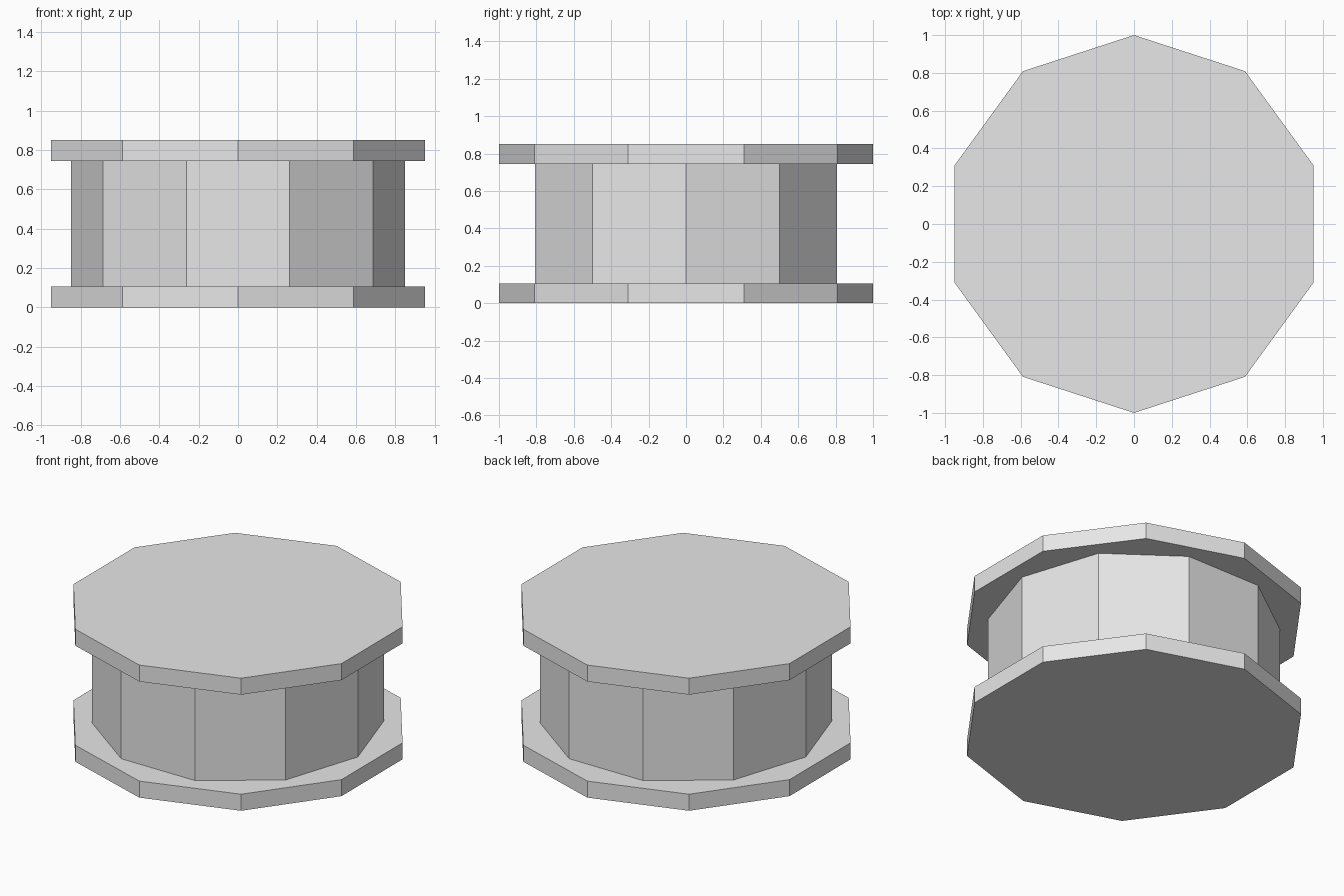
import bpy
import bmesh
from math import cos, sin, pi

cube = bpy.data.objects.get("Cube")
if cube:
    bpy.data.objects.remove(cube, do_unlink=True)

SIDES = 10

# Single plain grey
grey = bpy.data.materials.new("light_grey")
grey.use_nodes = True
colour = (0.8, 0.8, 0.8, 1)
grey.diffuse_color = colour
grey.node_tree.nodes["Principled BSDF"].inputs["Base Color"].default_value = colour


def prism(name, radius, bottom, top, start):
    """Flat-sided upright prism whose first corner points at angle start."""
    bm = bmesh.new()
    angles = [start + 2 * pi * i / SIDES for i in range(SIDES)]
    base = bm.faces.new([bm.verts.new((radius * cos(a), radius * sin(a), bottom))
                         for a in angles])
    extruded = bmesh.ops.extrude_face_region(bm, geom=[base], use_keep_orig=True)
    raised = [g for g in extruded["geom"] if isinstance(g, bmesh.types.BMVert)]
    bmesh.ops.translate(bm, verts=raised, vec=(0, 0, top - bottom))
    bmesh.ops.recalc_face_normals(bm, faces=bm.faces)
    mesh = bpy.data.meshes.new(name)
    bm.to_mesh(mesh)
    bm.free()
    mesh.materials.append(grey)
    obj = bpy.data.objects.new(name, mesh)
    bpy.context.collection.objects.link(obj)
    return obj


height, rim = 0.85, 0.106

# Wide end plates with a corner facing front
prism("bottom_plate", 1.0, 0, rim, pi / 2)
prism("top_plate", 1.0, height - rim, height, pi / 2)

# Narrower core, turned half a side so a flat faces front
prism("core", 0.85, rim, height - rim, 0)
